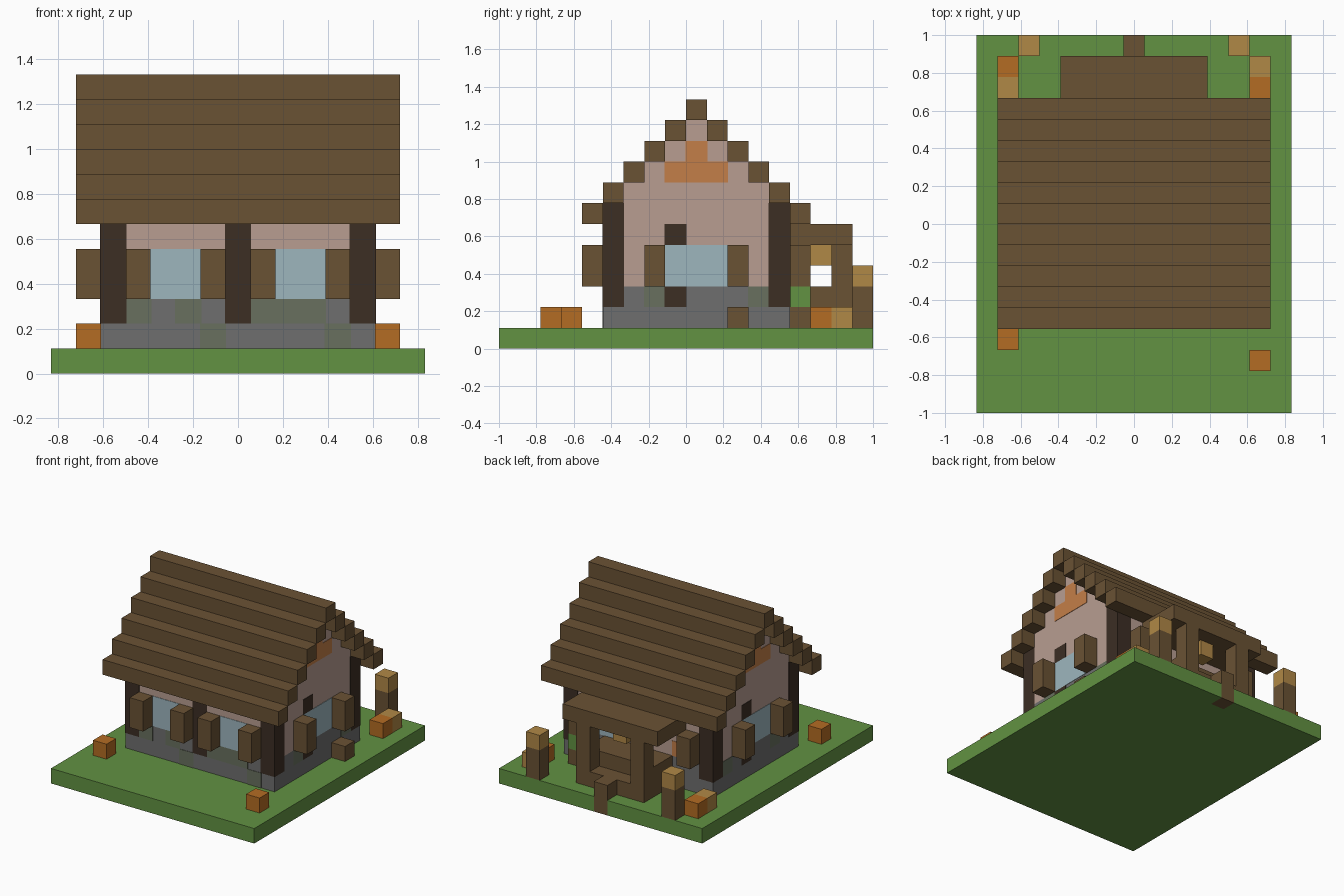
import bpy
import bmesh
from mathutils import Matrix, Vector

if "Cube" in bpy.data.objects:
    bpy.data.objects.remove(bpy.data.objects["Cube"], do_unlink=True)

CELL = 1 / 9          # edge of one building block
PROUD = 0.003         # how far flush details stand out of the wall


def colour(name, r, g, b):
    lin = [(c / 255 / 12.92) if c < 11 else ((c / 255 + 0.055) / 1.055) ** 2.4 for c in (r, g, b)]
    mat = bpy.data.materials.new(name)
    mat.use_nodes = True
    mat.diffuse_color = (*lin, 1)
    mat.node_tree.nodes["Principled BSDF"].inputs["Base Color"].default_value = (*lin, 1)
    return mat


GRASS = colour("grass green", 98, 146, 66)
WOOD = colour("brown wood", 106, 82, 52)
DARK = colour("dark timber", 60, 46, 36)
PLASTER = colour("pink plaster", 184, 157, 145)
GLASS = colour("pale glass", 157, 182, 190)
STONE = colour("grey stone", 110, 110, 110)
MOSS = colour("mossy stone", 104, 112, 94)
ORANGE = colour("pumpkin orange", 180, 108, 35)
STRAW = colour("straw tan", 176, 136, 70)
BRICK = colour("orange plank", 196, 126, 72)


def part(name, mat, boxes, grow=0.0):
    """Object from boxes given as block ranges (x0, x1, y0, y1, z0, z1)."""
    bm = bmesh.new()
    for x0, x1, y0, y1, z0, z1 in boxes:
        lo = Vector((x0 - 7.5, y0 - 9, z0)) * CELL
        hi = Vector((x1 - 7.5, y1 - 9, z1)) * CELL
        size = hi - lo + Vector((grow, grow, 0)) * 2
        bmesh.ops.create_cube(bm, size=1, matrix=Matrix.Translation((lo + hi) / 2) @ Matrix.Diagonal((*size, 1)))
    mesh = bpy.data.meshes.new(name)
    bm.to_mesh(mesh)
    bm.free()
    mesh.materials.append(mat)
    obj = bpy.data.objects.new(name, mesh)
    bpy.context.collection.objects.link(obj)
    return obj


def block(x, y, z, tall=1):
    return (x, x + 1, y, y + 1, z, z + tall)


# ground, with a gap for the path block at the back
part("lawn", GRASS, [(0, 15, 0, 17, 0, 1), (0, 7, 17, 18, 0, 1), (8, 15, 17, 18, 0, 1)])
part("path_step", WOOD, [block(7, 17, 0, 2)])

# house body
part("stone_base", STONE, [(2, 13, 5, 14, 1, 3)])
part("plaster_walls", PLASTER, [(2, 13, 5, 14, 3, 7)])
part("gable", PLASTER, [(2, 13, 6 + k, 13 - k, 7 + k, 8 + k) for k in range(4)])

# stepped roof
rows = [(1, 14, 9, 10, 11, 12)]
for k in range(5):
    rows += [(1, 14, 4 + k, 5 + k, 6 + k, 7 + k), (1, 14, 14 - k, 15 - k, 6 + k, 7 + k)]
part("roof", WOOD, rows)

# timber posts
part("corner_posts", DARK, [block(x, y, 2, 5) for x in (2, 12) for y in (5, 13)], PROUD)
part("front_middle_post", DARK, [block(7, 5, 2, 5)], PROUD)

# windows and shutters
part("front_windows", GLASS, [(4, 6, 5, 6, 3, 5), (9, 11, 5, 6, 3, 5)], PROUD)
part("front_shutters", WOOD, [block(x, 4, 3, 2) for x in (3, 6, 8, 11)])
part("side_windows", GLASS, [(x, x + 1, 8, 11, 3, 5) for x in (2, 12)], PROUD)
part("side_shutters", WOOD, [block(x, y, 3, 2) for x in (1, 13) for y in (7, 11)])
part("back_window", GLASS, [(9, 11, 13, 14, 3, 5)], PROUD)
part("back_shutters", WOOD, [block(x, 14, 3, 2) for x in (3, 11)])
part("side_dark_blocks", DARK, [block(x, y, z) for x, y in ((12, 8), (2, 10)) for z in (2, 5)], PROUD)
part("back_door", WOOD, [block(7, 13, 3, 2)], PROUD)
part("back_plank", BRICK, [block(4, 13, 3)], PROUD)

# gable ornaments
part("gable_planks", BRICK, [b for x in (2, 12) for b in ((x, x + 1, 8, 11, 8, 9), block(x, 9, 9))], PROUD)

# mossy stones
part("front_moss", MOSS, [block(3, 5, 2), block(5, 5, 2), block(6, 5, 1), (8, 11, 5, 6, 2, 3), block(11, 5, 1)], PROUD)
part("side_moss", MOSS, [block(x, y, 2) for x in (2, 12) for y in (7, 12)], PROUD)

# back porch
part("porch_roof", WOOD, [(4, 11, 14, 17, 5, 6)])
part("porch_posts", WOOD, [block(x, 16, 1, 4) for x in (5, 9)])
part("porch_floor", WOOD, [(5, 10, 14, 16, 1, 3), (6, 9, 16, 17, 1, 2)])
part("hanging_lantern", STRAW, [block(7, 15, 4)])

# garden pieces
part("lamp_posts", WOOD, [block(x, 17, 1, 2) for x in (2, 12)])
part("lamp_heads", STRAW, [block(x, 17, 3) for x in (2, 12)])
part("pumpkins", ORANGE, [block(x, y, 1) for x, y in ((1, 3), (13, 2), (1, 16), (13, 15))])
part("straw_bales", STRAW, [block(x, y, 1) for x, y in ((1, 15), (13, 16))])
part("side_crate", WOOD, [block(13, 11, 1)])
part("planter", WOOD, [block(11, 14, 1)])
part("planter_bush", GRASS, [block(11, 14, 2)])
